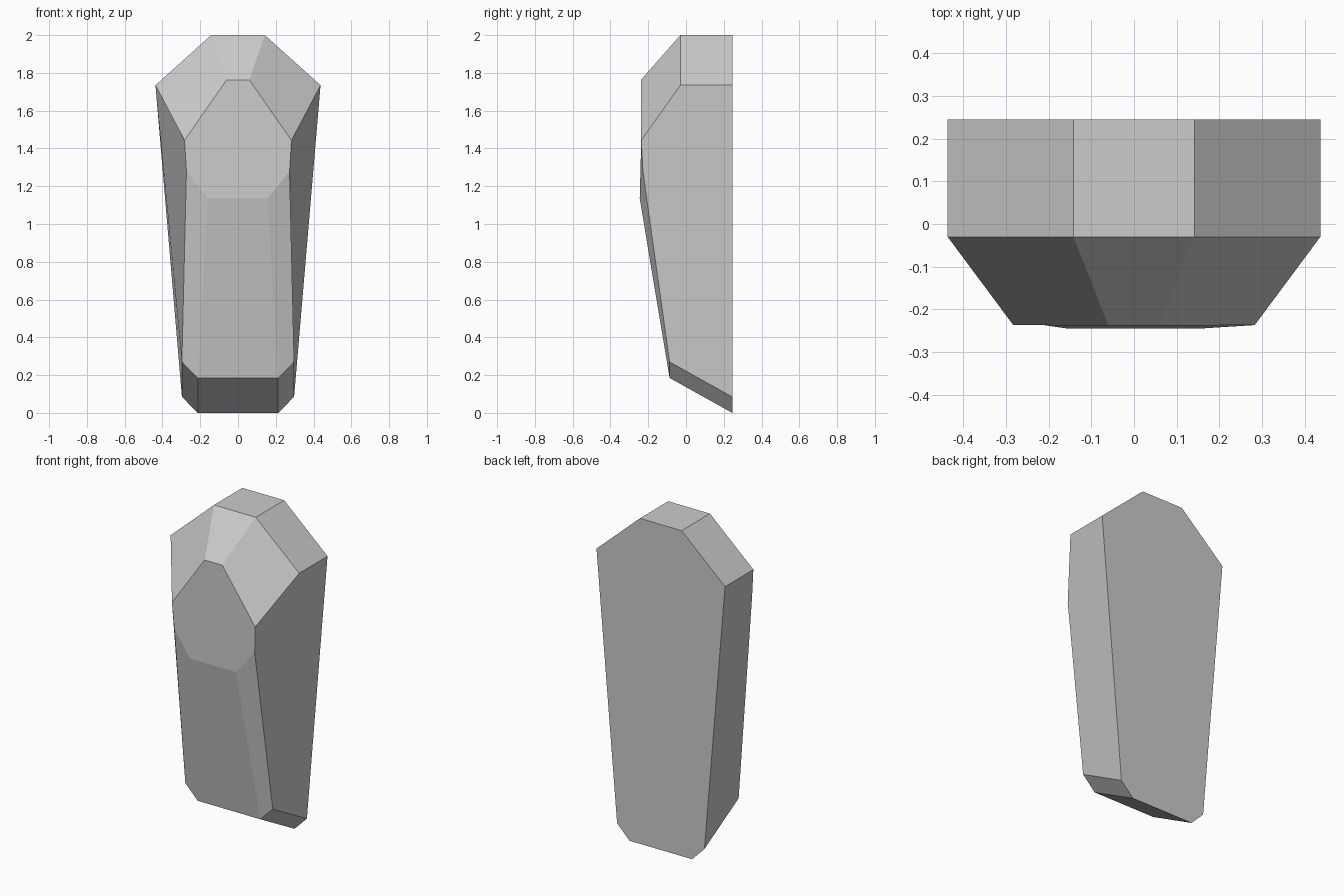
import bpy, bmesh

if "Cube" in bpy.data.objects:
    bpy.data.objects.remove(bpy.data.objects["Cube"])

# Half outlines (x, y, z) from the top down, mirrored into closed rings
BACK = [(.142, .245, 2.0), (.437, .245, 1.735), (.297, .245, .085), (.213, .245, 0)]
SHOULDER = [(.142, -.03, 2.0), (.437, -.03, 1.735), (.297, -.087, .27), (.213, -.087, .185)]
FRONT = [(.06, -.238, 1.763), (.283, -.237, 1.443), (.273, -.228, 1.28), (.157, -.245, 1.135)]

bm = bmesh.new()


def ring(half):
    points = half + [(-x, y, z) for x, y, z in reversed(half)]
    return [bm.verts.new(p) for p in points]


back, shoulder, front = ring(BACK), ring(SHOULDER), ring(FRONT)

# Flat back and front panels
bm.faces.new(back)
bm.faces.new(front)

# Loft between rings; each long side is one single face
for i in range(8):
    j = (i + 1) % 8
    if i in (1, 5):
        bm.faces.new([back[i], shoulder[i], front[i], front[j], shoulder[j], back[j]])
    else:
        bm.faces.new([back[i], shoulder[i], shoulder[j], back[j]])
        bm.faces.new([shoulder[i], front[i], front[j], shoulder[j]])

bmesh.ops.recalc_face_normals(bm, faces=bm.faces)
mesh = bpy.data.meshes.new("faceted_block")
bm.to_mesh(mesh)
bm.free()
obj = bpy.data.objects.new("faceted_block", mesh)
bpy.context.collection.objects.link(obj)
